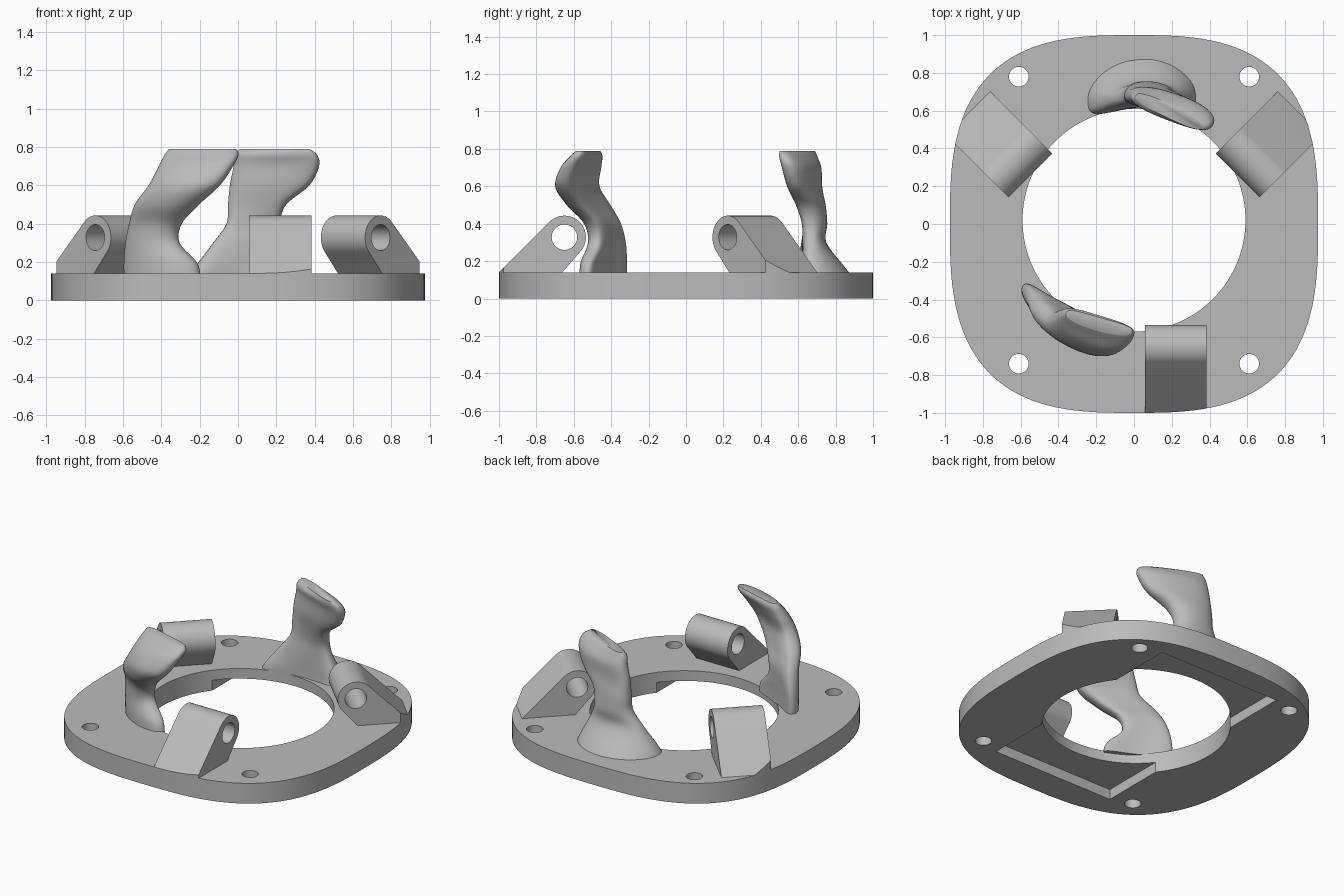
import bpy, bmesh, math
from mathutils import Matrix, Vector

if "Cube" in bpy.data.objects:
    bpy.data.objects.remove(bpy.data.objects["Cube"], do_unlink=True)

grey = bpy.data.materials.new("plain grey")
grey.use_nodes = True
tone = (0.5, 0.5, 0.5, 1)
grey.diffuse_color = tone
grey.node_tree.nodes["Principled BSDF"].inputs["Base Color"].default_value = tone

CY = 0.02       # ring centre in y
TOP = 0.14      # plate thickness


def loft(name, rings):
    """Skin a stack of equal rings and cap both ends."""
    bm = bmesh.new()
    loops = [[bm.verts.new(p) for p in ring] for ring in rings]
    n = len(loops[0])
    for low, high in zip(loops, loops[1:]):
        for i in range(n):
            j = (i + 1) % n
            bm.faces.new((low[i], low[j], high[j], high[i]))
    bm.faces.new(loops[0])
    bm.faces.new(loops[-1])
    bmesh.ops.recalc_face_normals(bm, faces=bm.faces)
    mesh = bpy.data.meshes.new(name)
    bm.to_mesh(mesh)
    bm.free()
    mesh.materials.append(grey)
    obj = bpy.data.objects.new(name, mesh)
    bpy.context.collection.objects.link(obj)
    return obj


def circle(cx, cy, r, count=64):
    steps = [math.tau * i / count for i in range(count)]
    return [(cx + r * math.cos(a), cy + r * math.sin(a)) for a in steps]


def upright(name, points, low, high):
    return loft(name, [[(x, y, z) for x, y in points] for z in (low, high)])


def sideways(name, points, left, right):
    return loft(name, [[(x, y, z) for y, z in points] for x in (left, right)])


def boolean(obj, cutter, operation="DIFFERENCE"):
    cutter.hide_render = True
    mod = obj.modifiers.new("cut", "BOOLEAN")
    mod.operation, mod.solver, mod.object = operation, "EXACT", cutter
    bpy.context.view_layer.objects.active = obj
    bpy.ops.object.modifier_apply(modifier=mod.name)
    bpy.data.objects.remove(cutter, do_unlink=True)


def smooth(obj, degrees):
    bpy.ops.object.select_all(action="DESELECT")
    obj.select_set(True)
    bpy.context.view_layer.objects.active = obj
    bpy.ops.object.shade_smooth_by_angle(angle=math.radians(degrees))


def squircle(half_x, half_y, power, count):
    points = []
    for i in range(count):
        a = math.tau * i / count
        c, s = math.cos(a), math.sin(a)
        points.append((math.copysign(abs(c) ** (2 / power), c) * half_x,
                       math.copysign(abs(s) ** (2 / power), s) * half_y))
    return points


# Base plate with centre opening, screw holes and underside recess
outline = squircle(0.975, 1, 2.9, 128)
plate = upright("base_plate", outline, 0, TOP)
boolean(plate, upright("opening", circle(0, CY, 0.59, 128), -1, 1))
for sx in (-1, 1):
    for sy in (-1, 1):
        boolean(plate, upright("screw_hole", circle(sx * 0.61, CY + sy * 0.76, 0.052, 32), -1, 1))
w, d = 0.465, 0.81
recess = [(-w, CY - d), (w, CY - d), (w, CY + d), (-w, CY + d)]
boolean(plate, upright("recess", recess, -1, TOP / 2))
smooth(plate, 30)

# Hinge mounts: sloped lugs with a rounded eye, trimmed to the plate outline
eye_y, eye_z, eye_r = -0.67, 0.328, 0.115


def mount(name, offset, turn):
    arc = [math.radians(135 - 180 * i / 32) for i in range(33)]
    profile = [(eye_y + eye_r * math.cos(a), eye_z + eye_r * math.sin(a)) for a in arc]
    profile += [(-0.69, TOP - 0.01), (-1.3, TOP - 0.01), (-1.3, TOP), (-1.02, TOP)]
    lug = sideways(name, profile, offset - 0.163, offset + 0.163)
    boolean(lug, sideways("eye", circle(eye_y, eye_z, 0.068, 48), -1, 1))
    lug.data.transform(Matrix.Translation((0, CY, 0)) @ Matrix.Rotation(math.radians(turn), 4, "Z"))
    boolean(lug, upright("trim", outline, 0.05, 1), "INTERSECT")
    smooth(lug, 30)


mount("front_mount", 0.22, 0)
mount("back_right_mount", 0.22, -135)
mount("back_left_mount", -0.22, 135)


# Curved arms: rounded sections swept upwards
def blend(rows, steps=5):
    """Catmull-Rom interpolation between the section rows."""
    rows = [Vector(r) for r in rows]
    rows = [rows[0]] + rows + [rows[-1]]
    result = []
    for a, b, c, e in zip(rows, rows[1:], rows[2:], rows[3:]):
        for i in range(steps):
            t = i / steps
            result.append(b + (c - a) * (t / 2) + (a * 2 - b * 5 + c * 4 - e) * (t * t / 2)
                          + (b * 3 - a - c * 3 + e) * (t ** 3 / 2))
    return result + [rows[-1]]


def arm(name, rows):
    # each row: height, first end x y, second end x y, thickness, outward bow
    rings = []
    for z, ax, ay, bx, by, thick, bow in blend(rows):
        start, end = Vector((ax, ay)), Vector((bx, by))
        middle, along = (start + end) / 2, (end - start).normalized()
        out = Vector((along.y, -along.x))
        if out.dot(middle) < 0:
            out = -out
        ring = []
        for u, v in squircle(1, 1, 2.6, 40):
            p = middle + along * (u * (end - start).length / 2)
            p += out * (v * thick / 2 + bow * (1 - u * u))
            ring.append((p.x, p.y, z))
        rings.append(ring)
    smooth(loft(name, rings), 50)


arm("front_arm", [
    (0.13, -0.59, -0.33, -0.2, -0.54, 0.12, 0.04),
    (0.2, -0.59, -0.33, -0.22, -0.53, 0.12, 0.04),
    (0.3, -0.58, -0.34, -0.31, -0.49, 0.12, 0.03),
    (0.4, -0.56, -0.37, -0.3, -0.51, 0.13, 0.02),
    (0.5, -0.53, -0.43, -0.21, -0.6, 0.15, 0.02),
    (0.6, -0.46, -0.49, -0.1, -0.66, 0.15, 0.02),
    (0.7, -0.41, -0.48, -0.03, -0.63, 0.14, 0.02),
    (0.76, -0.38, -0.47, 0, -0.59, 0.11, 0.01),
    (0.79, -0.36, -0.47, -0.01, -0.57, 0.07, 0.01),
])
arm("back_arm", [
    (0.13, -0.25, 0.64, 0.33, 0.68, 0.26, 0.09),
    (0.18, -0.22, 0.64, 0.31, 0.68, 0.22, 0.07),
    (0.3, -0.13, 0.66, 0.25, 0.67, 0.13, 0.02),
    (0.4, -0.06, 0.68, 0.22, 0.66, 0.13, 0.02),
    (0.5, -0.05, 0.69, 0.25, 0.62, 0.13, 0.02),
    (0.6, -0.04, 0.69, 0.37, 0.57, 0.13, 0.01),
    (0.7, -0.02, 0.69, 0.42, 0.54, 0.13, 0.01),
    (0.76, -0.01, 0.68, 0.41, 0.52, 0.11, 0),
    (0.79, 0.01, 0.68, 0.37, 0.51, 0.07, 0),
])
